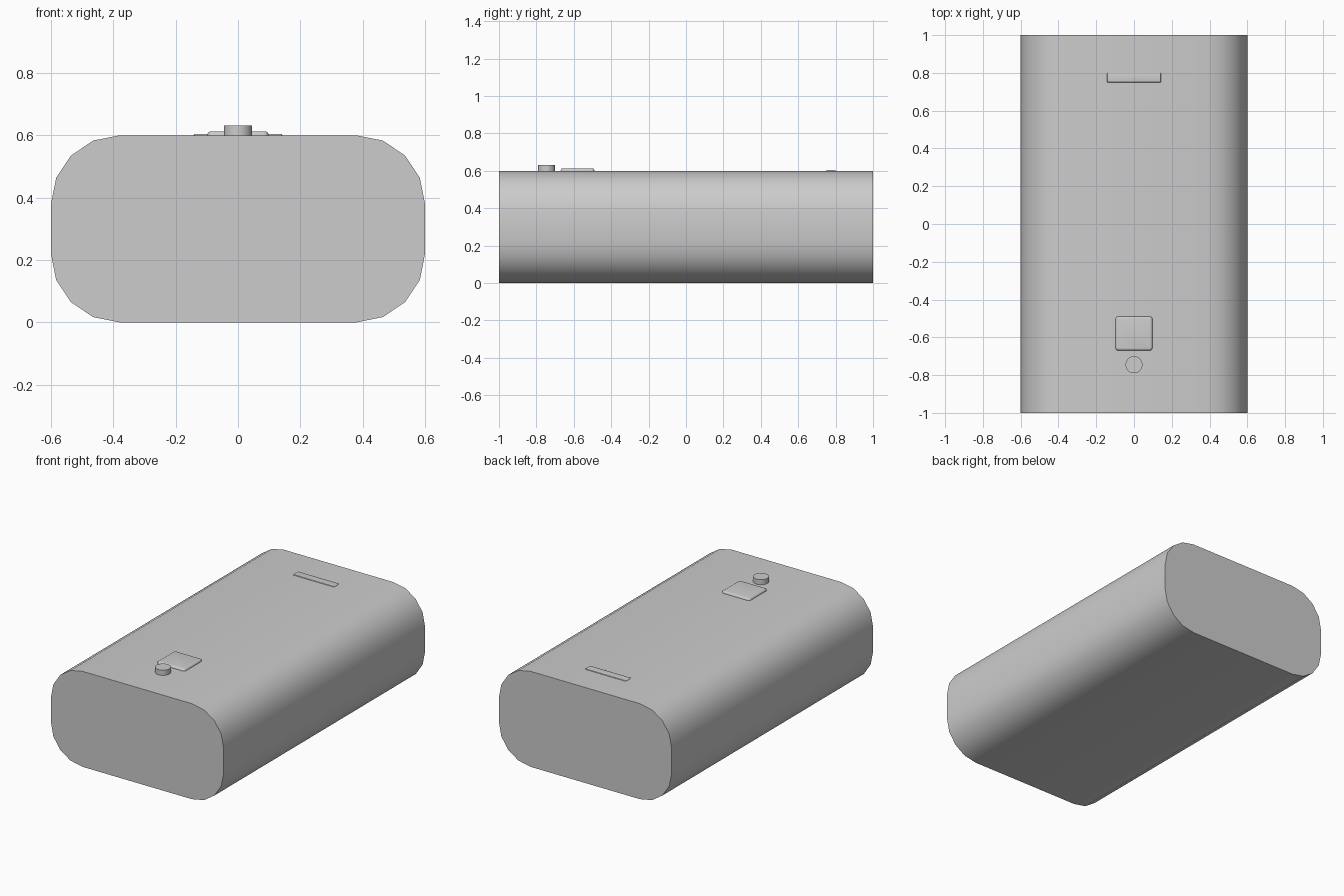
import bpy
import bmesh
import math

if "Cube" in bpy.data.objects:
    bpy.data.objects.remove(bpy.data.objects["Cube"])

grey = bpy.data.materials.new("light_grey")
grey.diffuse_color = (0.604, 0.604, 0.604, 1)
grey.use_nodes = True
grey.node_tree.nodes["Principled BSDF"].inputs["Base Color"].default_value = grey.diffuse_color


def finish(name, bm):
    """Turn a bmesh into a named, smooth-shaded object."""
    bmesh.ops.recalc_face_normals(bm, faces=bm.faces)
    mesh = bpy.data.meshes.new(name)
    bm.to_mesh(mesh)
    bm.free()
    mesh.materials.append(grey)
    obj = bpy.data.objects.new(name, mesh)
    bpy.context.collection.objects.link(obj)
    bpy.ops.object.select_all(action='DESELECT')
    obj.select_set(True)
    bpy.context.view_layer.objects.active = obj
    bpy.ops.object.shade_smooth_by_angle(angle=math.radians(35))
    return obj


def rounded_rect(w, h, r, segs):
    """Outline of a rounded rectangle with half sizes w and h."""
    pts = []
    for i, (sx, sy) in enumerate([(1, 1), (-1, 1), (-1, -1), (1, -1)]):
        for k in range(segs + 1):
            a = math.pi / 2 * (i + k / segs)
            pts.append((sx * (w - r) + r * math.cos(a), sy * (h - r) + r * math.sin(a)))
    return pts


def loft(name, rings):
    """Skin matching rings of points and cap both ends."""
    bm = bmesh.new()
    loops = [[bm.verts.new(p) for p in ring] for ring in rings]
    n = len(loops[0])
    for a, b in zip(loops, loops[1:]):
        for i in range(n):
            j = (i + 1) % n
            bm.faces.new((a[i], a[j], b[j], b[i]))
    bm.faces.new(loops[0])
    bm.faces.new(loops[-1])
    return finish(name, bm)


def pad(name, y, w, h, corner, top, edge, steps):
    """Low raised pad on the top face with a rounded upper rim."""
    rings = [[(px, py + y, 0.59) for px, py in rounded_rect(w, h, corner, 4)]]
    for k in range(steps + 1):
        a = math.pi / 2 * k / steps
        d = edge * (1 - math.cos(a))
        z = top - edge * (1 - math.sin(a))
        rings.append([(px, py + y, z)
                      for px, py in rounded_rect(w - d, h - d, corner - d * 0.9, 4)])
    return loft(name, rings)


# Long body with a rounded rectangular section
section = rounded_rect(0.6, 0.3, 0.22, 4)
loft("body", [[(x, y, z + 0.3) for x, z in section] for y in (-1, 1)])

# Square button and narrow indicator strip on the top face
pad("square_button", -0.58, 0.098, 0.09, 0.016, 0.613, 0.012, 4)
pad("indicator_strip", 0.775, 0.142, 0.025, 0.005, 0.605, 0.004, 3)

# Round knob in front of the square button
bm = bmesh.new()
bmesh.ops.create_cone(bm, cap_ends=True, segments=32, radius1=0.045, radius2=0.045, depth=0.042)
bmesh.ops.translate(bm, verts=bm.verts, vec=(0, -0.745, 0.611))
finish("round_knob", bm)
